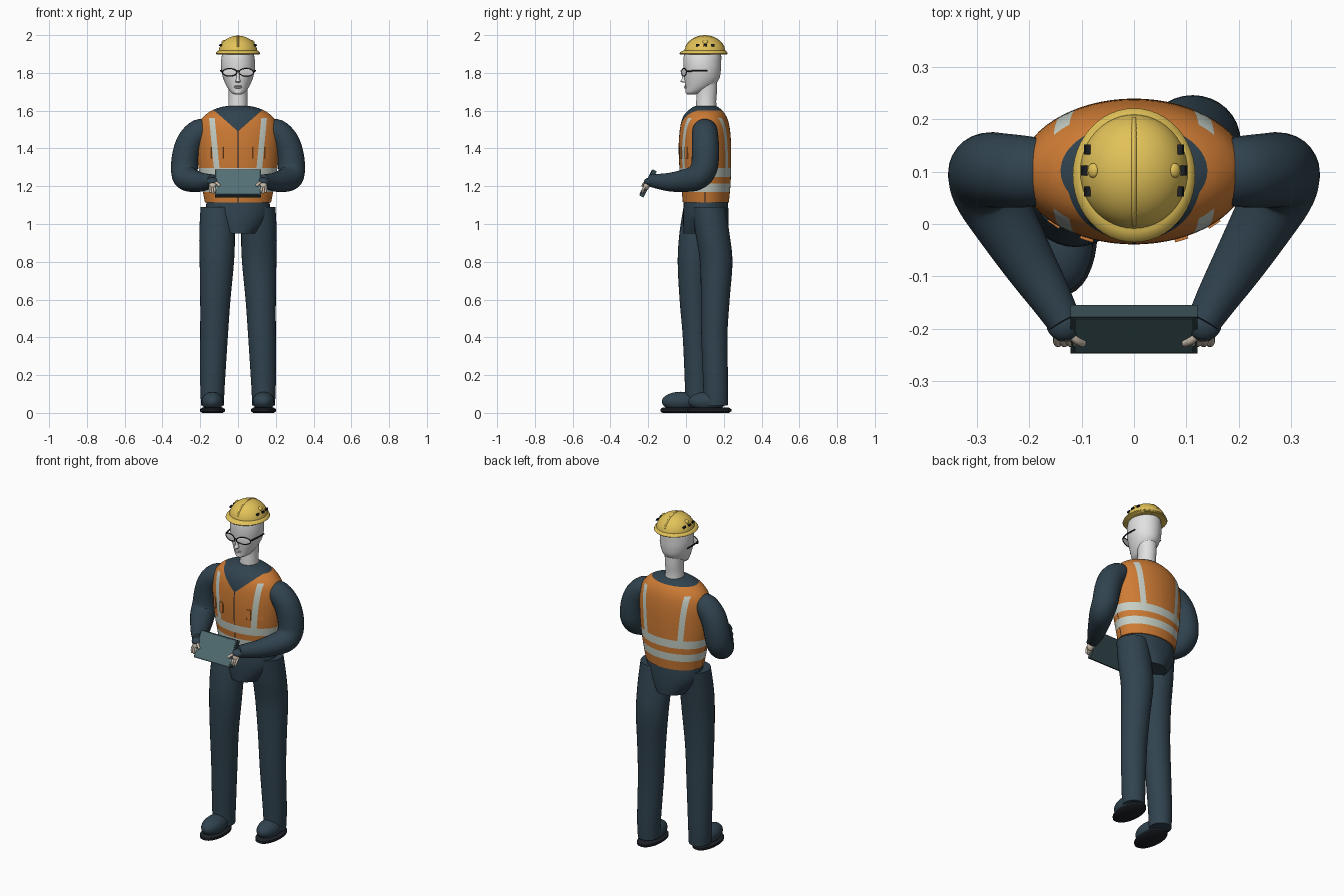
import bpy, bmesh, math
from mathutils import Vector, Matrix, Euler

if "Cube" in bpy.data.objects:
    bpy.data.objects.remove(bpy.data.objects["Cube"])


def material(name, rgb):
    m = bpy.data.materials.new(name)
    m.diffuse_color = (*rgb, 1)
    m.use_nodes = True
    m.node_tree.nodes["Principled BSDF"].inputs["Base Color"].default_value = m.diffuse_color
    return m


NAVY = material("navy cloth", (0.030, 0.056, 0.078))
ORANGE = material("orange vest", (0.62, 0.20, 0.035))
SILVER = material("reflective silver", (0.56, 0.62, 0.56))
YELLOW = material("helmet yellow", (0.76, 0.54, 0.10))
FACE = material("pale face", (0.76, 0.75, 0.75))
HAND = material("hand beige", (0.58, 0.50, 0.41))
BLACK = material("near black", (0.012, 0.015, 0.02))
TEAL = material("tablet teal", (0.085, 0.16, 0.18))
DARK = material("tablet casing", (0.035, 0.065, 0.075))


def finish(name, bm, *mats):
    bmesh.ops.recalc_face_normals(bm, faces=bm.faces)
    me = bpy.data.meshes.new(name)
    bm.to_mesh(me)
    bm.free()
    for m in mats:
        me.materials.append(m)
    ob = bpy.data.objects.new(name, me)
    bpy.context.collection.objects.link(ob)
    return ob


def spline(pts, steps):
    """Catmull-Rom samples through tuples of any length."""
    out = []
    for i in range(len(pts) - 1):
        a, b, c, d = (pts[max(i - 1, 0)], pts[i], pts[i + 1], pts[min(i + 2, len(pts) - 1)])
        for s in range(steps):
            t = s / steps
            out.append([0.5 * (2 * q + (r - p) * t + (2 * p - 5 * q + 4 * r - u) * t * t
                               + (3 * q - p - 3 * r + u) * t ** 3) for p, q, r, u in zip(a, b, c, d)])
    return out + [list(pts[-1])]


def loft(pts, sides=32, steps=4, follow=False):
    """Skin rings (x, y, z, rx, ry); follow turns each ring to face along the path."""
    bm = bmesh.new()
    rows = spline(pts, steps)
    cs = [Vector(r[:3]) for r in rows]
    rot, rings = Matrix.Identity(3), []
    prev = Vector((0, 0, 1))
    for i, r in enumerate(rows):
        if follow:
            t = (cs[min(i + 1, len(cs) - 1)] - cs[max(i - 1, 0)]).normalized()
            rot = prev.rotation_difference(t).to_matrix() @ rot
            prev = t
        rings.append([bm.verts.new(cs[i] + rot @ Vector((r[3] * math.cos(a), r[4] * math.sin(a), 0)))
                      for a in (2 * math.pi * k / sides for k in range(sides))])
    for p, q in zip(rings, rings[1:]):
        for k in range(sides):
            n = (k + 1) % sides
            bm.faces.new((p[k], p[n], q[n], q[k]))
    bm.faces.new(rings[0][::-1])
    bm.faces.new(rings[-1])
    return bm


def tube(name, mat, path, r, sides=10):
    return finish(name, loft([(*p, r, r) for p in path], sides, 4, True), mat)


def ball(name, mat, loc, scale, rot=(0, 0, 0)):
    bm = bmesh.new()
    bmesh.ops.create_uvsphere(bm, u_segments=24, v_segments=14, radius=1, matrix=Matrix.LocRotScale(
        Vector(loc), Euler(rot), Vector(scale)))
    return finish(name, bm, mat)


def box(name, mat, loc, size, rot=(0, 0, 0)):
    bm = bmesh.new()
    bmesh.ops.create_cube(bm, size=1, matrix=Matrix.LocRotScale(Vector(loc), Euler(rot), Vector(size)))
    return finish(name, bm, mat)


# Torso: one loft, cut along stripe, zip and neckline planes, then coloured by rule
torso = loft([(0, .105, 1.115, .175, .122), (0, .105, 1.2, .192, .13), (0, .102, 1.3, .209, .137),
              (0, .10, 1.4, .217, .139), (0, .10, 1.48, .217, .135), (0, .10, 1.54, .203, .125),
              (0, .10, 1.58, .170, .108), (0, .102, 1.605, .130, .085), (0, .104, 1.62, .085, .065),
              (0, .105, 1.625, .05, .05)], 64, 4)
cuts = [((0, 0, z), (0, 0, 1)) for z in (1.17, 1.215, 1.25, 1.297, 1.56, 1.6)]
cuts += [((0, y, 0), (0, 1, 0)) for y in (.097, .103)]
for s in (1, -1):
    cuts += [((s * .003, 0, 0), (1, 0, 0)), ((0, 0, 1.49), (s * .11, 0, -.125))]
    cuts += [((s * (.113 + w), 0, 1.297), (s, 0, -.096)) for w in (-.015, .015)]
for co, no in cuts:
    bmesh.ops.bisect_plane(torso, geom=torso.verts[:] + torso.edges[:] + torso.faces[:],
                           plane_co=co, plane_no=Vector(no).normalized(), dist=1e-5)
for f in torso.faces:
    x, y, z = f.calc_center_median()
    x = abs(x)
    strap = abs(x - .113 - (z - 1.297) * .096) < .015 and 1.297 < z < 1.56
    if z > 1.6 or (y < .1 and x < (z - 1.49) * 1.136):
        f.material_index = 1
    elif strap or 1.17 < z < 1.215 or 1.25 < z < 1.297:
        f.material_index = 2
    elif (x < .003 and y < .1) or (abs(y - .1) < .003 and z < 1.25):
        f.material_index = 3
finish("vest_and_shirt", torso, ORANGE, NAVY, SILVER, BLACK)

# Pelvis
finish("pelvis", loft([(0, .105, .95, .10, .117), (0, .105, 1.0, .14, .12), (0, .105, 1.06, .168, .12),
                       (0, .105, 1.14, .165, .115)]), NAVY)

# Legs and shoes: left of picture steps forward, the other stands back
for s, side, ys, toe in ((-1, "forward", (.075, .055, .042, .042, .052, .06, .06), -.018),
                         (1, "rear", (.12, .14, .16, .155, .15, .157, .157), .122)):
    dims = ((1.09, .112, .086, .088), (.95, .111, .094, .09), (.8, .112, .091, .086),
            (.6, .12, .080, .076), (.4, .127, .073, .069), (.15, .135, .065, .066), (.04, .135, .06, .064))
    finish(side + "_leg", loft([(s * x, y, z, rx, ry) for (z, x, rx, ry), y in zip(dims, ys)]), NAVY)
    ball(side + "_shoe", NAVY, (s * .135, toe - .01, .06), (.058, .10, .052))
    finish(side + "_sole", loft([(s * .135, toe, 0, .055, .105), (s * .135, toe, .008, .065, .118),
                                 (s * .135, toe, .02, .065, .118), (s * .135, toe, .028, .055, .105)],
                                32, 1), BLACK)

# Arms, cuffs and hands
for s, side in ((-1, "right"), (1, "left")):
    arm = [(.165, .10, 1.49, .062), (.205, .10, 1.487, .068), (.25, .102, 1.44, .071), (.275, .103, 1.37, .072),
           (.284, .095, 1.295, .071), (.278, .062, 1.25, .068), (.25, .01, 1.232, .062), (.20, -.075, 1.222, .051),
           (.16, -.14, 1.225, .041), (.133, -.187, 1.23, .033)]
    finish(side + "_sleeve", loft([(s * x, y, z, r, r) for x, y, z, r in arm], 28, 4, True), NAVY)
    ball(side + "_cuff", NAVY, (s * .136, -.193, 1.226), (.032, .030, .020), (.2, 0, s * .5))
    ball(side + "_palm", HAND, (s * .133, -.207, 1.208), (.021, .017, .030), (-.3, 0, 0))
    for i in range(4):
        x = .148 - i * .012
        tube(f"{side}_finger_{i + 1}", HAND, [(s * x, -.21, 1.205), (s * x, -.226, 1.185),
                                              (s * (x - .004), -.229, 1.162 + .004 * abs(i - 1))], .0062)
    tube(side + "_thumb", HAND, [(s * .125, -.205, 1.222), (s * .11, -.222, 1.215), (s * .097, -.228, 1.20)], .0075)

# Tablet held at the waist
tilt = Euler((-.47, 0, 0))
mid = Vector((0, -.201, 1.215))
box("tablet_case", DARK, mid, (.242, .025, .155), tilt)
box("tablet_screen", TEAL, mid + tilt.to_matrix() @ Vector((0, -.0125, 0)), (.226, .004, .142), tilt)

# Vest pocket tabs on each side of the straps
for s in (-1, 1):
    for i, (x, y, a) in enumerate(((.090, -.027, .31), (.152, .002, .60))):
        box(f"pocket_tab_{'ab'[i]}_{'left' if s > 0 else 'right'}", ORANGE, (s * x, y, 1.377),
            (.026, .009, .06), (0, 0, s * a))

# Neck and head
finish("neck", loft([(0, .107, 1.59, .054, .056), (0, .107, 1.65, .05, .053), (0, .11, 1.70, .05, .054),
                     (0, .105, 1.76, .055, .06)]), FACE)
finish("head", loft([(0, .028, 1.686, .016, .022), (0, .042, 1.696, .036, .043), (0, .068, 1.725, .058, .071),
                     (0, .083, 1.765, .076, .091), (0, .086, 1.81, .088, .098), (0, .086, 1.855, .090, .100),
                     (0, .088, 1.90, .083, .097), (0, .09, 1.94, .062, .075), (0, .09, 1.955, .03, .04)], 40), FACE)
finish("nose", loft([(0, -.004, 1.748, .007, .008), (0, -.012, 1.754, .014, .017), (0, -.009, 1.77, .009, .013),
                     (0, -.007, 1.80, .007, .008), (0, -.004, 1.82, .006, .006)], 16), FACE)
for z in (1.722, 1.729):
    ball("lip", FACE, (0, .0, z), (.021, .010, .0045))
ball("chin", FACE, (0, .014, 1.699), (.022, .017, .014))

# Safety glasses
for s, side in ((-1, "right"), (1, "left")):
    c, a = Vector((s * .044, -.011, 1.803)), s * .33
    turn = Euler((0, 0, a)).to_matrix()
    rim = [c + turn @ Vector((.04 * math.cos(t), 0, .02 * math.sin(t)))
           for t in (2 * math.pi * k / 20 for k in range(21))]
    tube(side + "_rim", BLACK, rim, .0028, 6)
    ball(side + "_lens", FACE, c, (.039, .002, .019), (0, 0, a))
    tube(side + "_temple", BLACK, [(s * .082, .003, 1.808), (s * .092, .05, 1.811), (s * .091, .115, 1.81)], .004, 8)
tube("glasses_bridge", BLACK, [(-.009, -.023, 1.808), (0, -.026, 1.810), (.009, -.023, 1.808)], .003, 8)

# Hard hat: dome, brim, crest ridge, side vents and studs
dome = [(0, .10, 1.903 + .094 * math.sin(t), .104 * math.cos(t), .110 * math.cos(t))
        for t in (math.pi / 2 * k / 12 * .99 for k in range(13))]
finish("helmet_dome", loft(dome, 48, 1), YELLOW)
finish("helmet_brim", loft([(0, .093, 1.898, .112, .124), (0, .093, 1.902, .117, .128),
                            (0, .094, 1.910, .114, .124), (0, .097, 1.918, .103, .112)], 48, 1), YELLOW)
tube("helmet_crest", YELLOW, [(0, .10 - .108 * math.cos(t), 1.901 + .094 * math.sin(t))
                              for t in (math.pi * (.12 + .76 * k / 10) for k in range(11))], .005)
for s, side in ((-1, "right"), (1, "left")):
    for i, y in enumerate((.062, .102, .142)):
        box(f"helmet_vent_{side}_{i + 1}", BLACK, (s * (.095 if i == 1 else .089), y, 1.947),
            (.009, .019, .011), (0, s * -.35, 0))
    ball("helmet_stud_" + side, YELLOW, (s * .078, .102, 1.964), (.012, .014, .008), (0, s * .7, 0))

# Smooth shading with sharp edges kept
bpy.ops.object.select_all(action='SELECT')
bpy.context.view_layer.objects.active = bpy.data.objects["head"]
bpy.ops.object.shade_smooth_by_angle(angle=math.radians(40))
